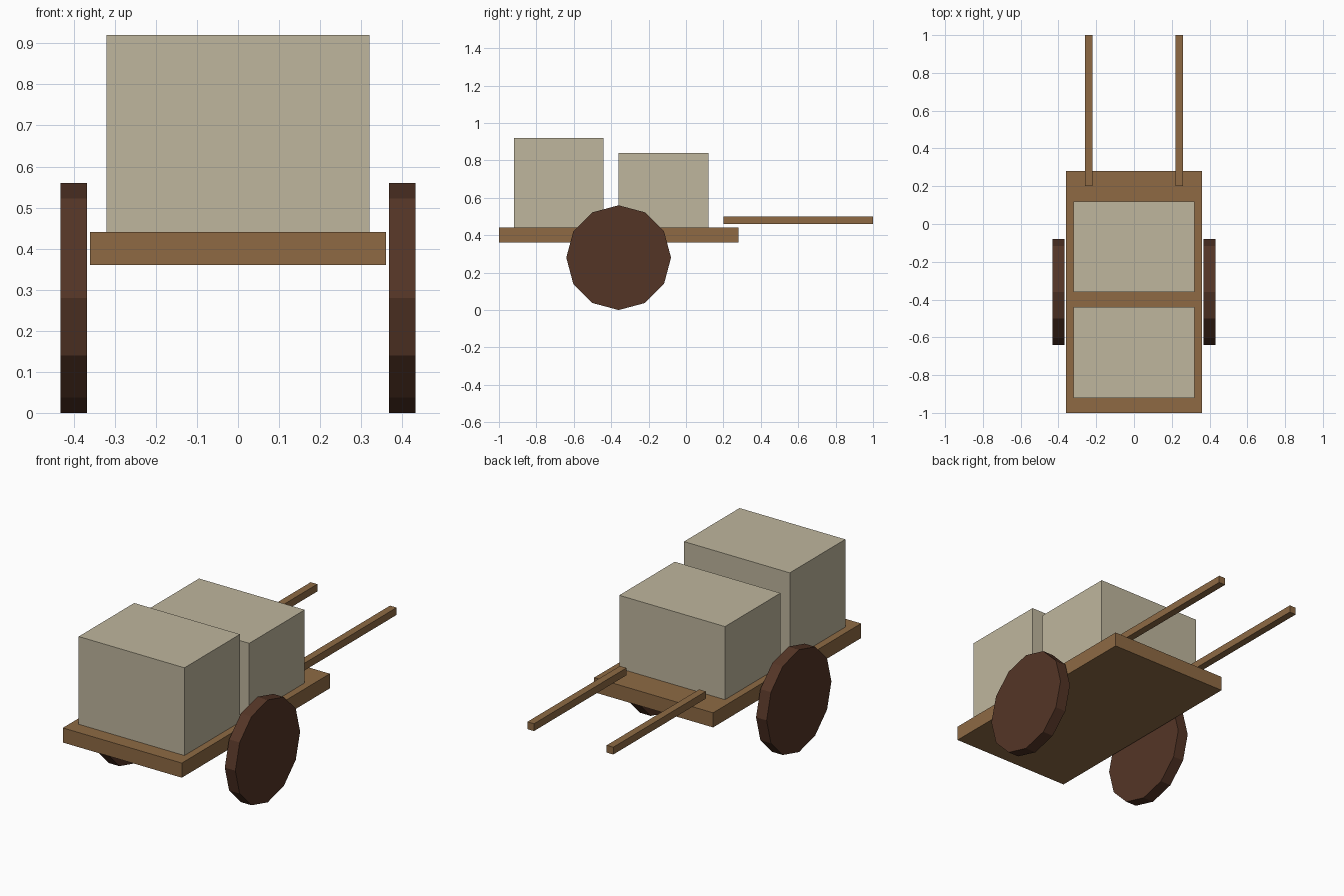
import bpy
import math

if "Cube" in bpy.data.objects:
    bpy.data.objects.remove(bpy.data.objects["Cube"])


def material(name, rgb):
    """Flat material from 0-255 sRGB values."""
    def lin(c):
        c /= 255
        return c / 12.92 if c <= 0.04045 else ((c + 0.055) / 1.055) ** 2.4
    m = bpy.data.materials.new(name)
    m.diffuse_color = (*[lin(c) for c in rgb], 1)
    m.use_nodes = True
    m.node_tree.nodes["Principled BSDF"].inputs["Base Color"].default_value = m.diffuse_color
    return m


plank_wood = material("plank_wood", (142, 106, 68))
dark_wood = material("dark_wood", (84, 53, 38))
pale_crate = material("pale_crate", (191, 182, 157))


def finish(name, mat):
    ob = bpy.context.object
    ob.name = name
    ob.data.materials.append(mat)
    return ob


def box(name, x, y, z, mat):
    """Box spanning the given (min, max) ranges."""
    spans = (x, y, z)
    bpy.ops.mesh.primitive_cube_add(size=1, location=[(a + b) / 2 for a, b in spans])
    bpy.context.object.scale = [b - a for a, b in spans]
    bpy.ops.object.transform_apply(location=False, rotation=False, scale=True)
    return finish(name, mat)


# Flat bed and its load
box("cart_bed", (-0.36, 0.36), (-1.0, 0.28), (0.36, 0.44), plank_wood)
box("tall_crate", (-0.32, 0.32), (-0.92, -0.44), (0.44, 0.92), pale_crate)
box("short_crate", (-0.32, 0.32), (-0.36, 0.12), (0.44, 0.84), pale_crate)

for side, s in (("left", -1), ("right", 1)):
    # Pull handles
    box(side + "_handle", (s * 0.24 - 0.02, s * 0.24 + 0.02), (0.2, 1.0), (0.46, 0.50), plank_wood)
    # Twelve-sided solid wheels, a corner at the top
    bpy.ops.mesh.primitive_cylinder_add(vertices=12, radius=0.28, depth=0.064,
                                        location=(s * 0.4, -0.36, 0.28),
                                        rotation=(0, math.pi / 2, 0))
    finish(side + "_wheel", dark_wood)
